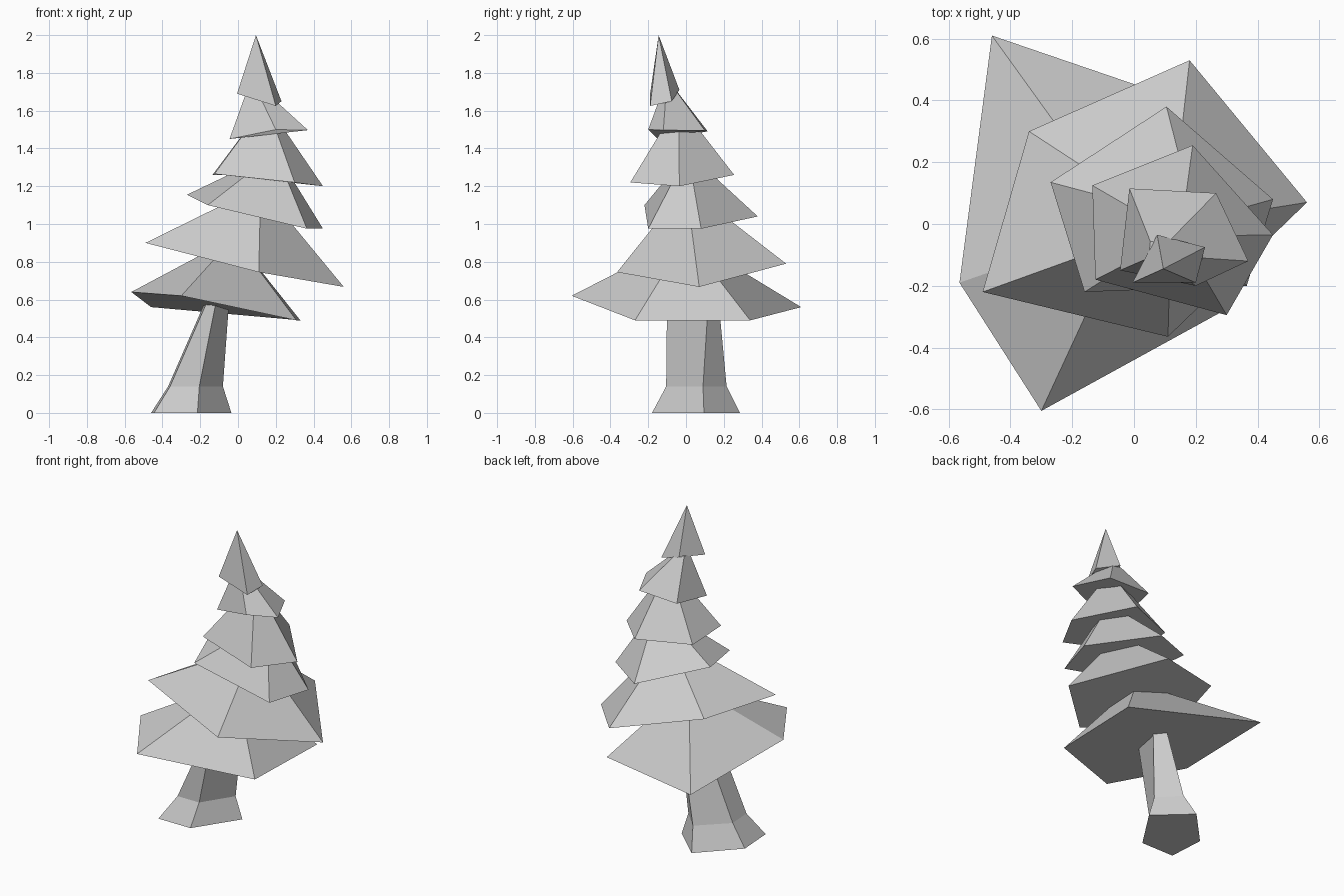
import bpy
from mathutils import Vector

if "Cube" in bpy.data.objects:
    bpy.data.objects.remove(bpy.data.objects["Cube"])


def loft(name, rings, tip=None):
    """Closed flat-shaded solid through matching rings, ending in a tip or cap."""
    n = len(rings[0])
    verts = [tuple(p) for ring in rings for p in ring]
    faces = [tuple(reversed(range(n)))]
    for r in range(len(rings) - 1):
        a, b = r * n, (r + 1) * n
        for i in range(n):
            j = (i + 1) % n
            faces.append((a + i, a + j, b + j, b + i))
    top = (len(rings) - 1) * n
    if tip:
        verts.append(tuple(tip))
        faces += [(top + i, top + (i + 1) % n, len(verts) - 1) for i in range(n)]
    else:
        faces.append(tuple(range(top, top + n)))
    mesh = bpy.data.meshes.new(name)
    mesh.from_pydata(verts, [], faces)
    mesh.update()
    obj = bpy.data.objects.new(name, mesh)
    bpy.context.collection.objects.link(obj)
    return obj


def skirt(name, rim, apex, cut=0.8):
    """Branch tier: irregular tilted cone cut off inside the tier above."""
    apex = Vector(apex)
    loft(name, [rim, [Vector(p).lerp(apex, cut) for p in rim]])


# Leaning five-sided trunk with a flared foot
foot = [(-.035, .095), (-.24, .285), (-.46, .055), (-.445, -.18), (-.215, -.18)]
ankle = [(-.08, .09), (-.2, .215), (-.37, .05), (-.36, -.105), (-.205, -.105)]
neck = [(-.045, .12), (-.09, .17), (-.16, .05), (-.15, -.09), (-.11, -.1)]
loft("trunk", [[(x, y, z) for x, y in ring]
               for ring, z in ((foot, 0), (ankle, .14), (neck, .62))])

# Branch tiers from the bottom up, rims counter-clockwise
tiers = [
    ([(.33, .34, .49), (-.46, .61, .56), (-.565, -.19, .64),
      (-.30, -.605, .62), (.31, -.27, .49)], (-.02, 0, .93)),
    ([(.56, .07, .667), (.18, .53, .79), (-.34, .30, .90),
      (-.49, -.22, .90), (.11, -.365, .745)], (.12, 0, 1.2)),
    ([(.45, .08, .975), (.105, .38, 1.04), (-.27, .135, 1.155),
      (-.16, -.22, 1.10), (.365, -.20, .975)], (.2, .01, 1.38)),
    ([(.45, -.035, 1.2), (.19, .255, 1.26), (-.135, .125, 1.26),
      (-.125, -.18, 1.265), (.30, -.295, 1.22)], (.15, -.04, 1.64)),
    ([(.37, -.12, 1.497), (.266, .10, 1.495), (-.015, .115, 1.49),
      (-.045, -.15, 1.45), (.20, -.20, 1.5)], (.07, -.10, 1.77)),
]
for i, (rim, apex) in enumerate(tiers):
    skirt(f"branch_tier_{i + 1}", rim, apex)

# Pointed tree top
loft("tree_top", [[(.23, -.075, 1.65), (.075, -.035, 1.71),
                   (-.005, -.19, 1.69), (.20, -.19, 1.625)]],
     tip=(.095, -.145, 2.0))
